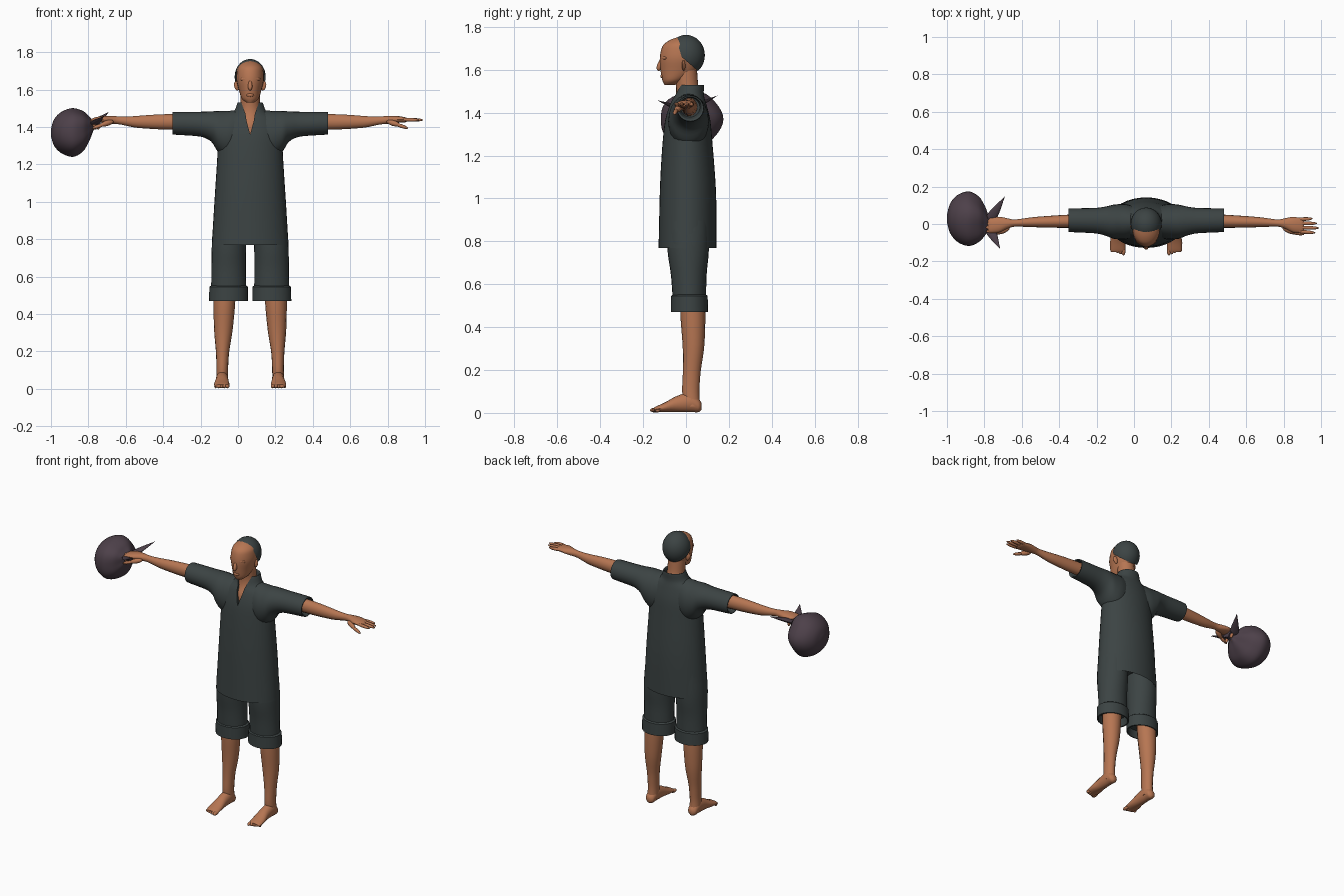
import bpy
import bmesh
from math import cos, sin, pi, radians
from mathutils import Vector, Matrix

if "Cube" in bpy.data.objects:
    bpy.data.objects.remove(bpy.data.objects["Cube"])

BODY_X = 0.065
SIDES = (("left", 1), ("right", -1))


def material(name, rgb):
    mat = bpy.data.materials.new(name)
    mat.use_nodes = True
    colour = (*rgb, 1)
    mat.diffuse_color = colour
    mat.node_tree.nodes["Principled BSDF"].inputs["Base Color"].default_value = colour
    return mat


SKIN = material("warm brown skin", (0.47, 0.18, 0.085))
CLOTH = material("dark grey green cloth", (0.045, 0.057, 0.057))
SACK = material("dull purple sack", (0.075, 0.052, 0.068))


def finish(bm, name, mat, side=1):
    """Turn a bmesh into a smooth object, mirrored when side is negative."""
    if side < 0:
        bmesh.ops.scale(bm, vec=(-1, 1, 1), verts=bm.verts)
    bmesh.ops.recalc_face_normals(bm, faces=bm.faces)
    mesh = bpy.data.meshes.new(name)
    bm.to_mesh(mesh)
    bm.free()
    obj = bpy.data.objects.new(name, mesh)
    bpy.context.collection.objects.link(obj)
    mesh.materials.append(mat)
    obj.location.x = BODY_X
    smooth(obj)
    return obj


def smooth(obj):
    bpy.ops.object.select_all(action="DESELECT")
    obj.select_set(True)
    bpy.context.view_layer.objects.active = obj
    bpy.ops.object.shade_smooth_by_angle(angle=radians(45))


def slope(before, here, after):
    """Tangent that never overshoots the given rows."""
    a, b = here - before, after - here
    return 2 * a * b / (a + b) if a * b > 0 else 0


def refine(rows, steps):
    last = len(rows) - 1
    result = []
    for i in range(last):
        p, q = rows[i], rows[i + 1]
        prev, post = rows[max(i - 1, 0)], rows[min(i + 2, last)]
        for k in range(steps):
            t = k / steps
            row = []
            for o, a, b, c in zip(prev, p, q, post):
                m = slope(o, a, b) if i else b - a
                n = slope(a, b, c) if i + 1 < last else b - a
                s = t * t * (3 - 2 * t)
                row.append(a + (b - a) * s + m * t * (1 - t) ** 2 - n * t * t * (1 - t))
            result.append(row)
    return result + [rows[-1]]


def loft(bm, axis, rows, steps=4, sides=24, ripple=0):
    """Skin ellipses (position, two centres, two radii) strung along an axis."""
    rows = refine(rows, steps)
    rings = []
    for i, (t, u, v, ru, rv) in enumerate(rows):
        ring = []
        for k in range(sides):
            a = 2 * pi * k / sides
            fold = 1 + ripple * cos(5 * a) * (i / len(rows)) ** 2
            p, q = u + ru * fold * cos(a), v + rv * fold * sin(a)
            ring.append(bm.verts.new({"x": (t, p, q), "y": (p, t, q), "z": (p, q, t)}[axis]))
        rings.append(ring)
    for low, high in zip(rings, rings[1:]):
        for k in range(sides):
            n = (k + 1) % sides
            bm.faces.new((low[k], low[n], high[n], high[k]))
    bm.faces.new(rings[0])
    bm.faces.new(rings[-1])


def pod(bm, start, end, wide, thick, taper=0.0):
    """Stretched ellipsoid between two points, optionally pointed at the end."""
    start, end = Vector(start), Vector(end)
    along = end - start
    verts = bmesh.ops.create_uvsphere(bm, u_segments=12, v_segments=8, radius=1)["verts"]
    for v in verts:
        grow = 1 - taper * v.co.z
        v.co = Vector((v.co.x * wide * grow, v.co.y * thick * grow, v.co.z * along.length / 2))
    turn = along.to_track_quat("Z", "Y").to_matrix().to_4x4()
    bmesh.ops.transform(bm, matrix=Matrix.Translation((start + end) / 2) @ turn, verts=verts)


# Head with nose, brow, lips and ears, on a neck that runs down into the chest
bm = bmesh.new()
loft(bm, "z", [(1.53, 0, -.075, .02, .025), (1.55, 0, -.06, .044, .05), (1.6, 0, -.032, .061, .087),
               (1.66, 0, -.024, .074, .098), (1.71, 0, -.02, .069, .09),
               (1.74, 0, -.015, .045, .058), (1.757, 0, -.012, .01, .012)])
loft(bm, "z", [(1.3, 0, .01, .1, .085), (1.4, 0, .01, .085, .085), (1.47, 0, .012, .062, .062),
               (1.53, 0, .005, .052, .052), (1.62, 0, -.005, .052, .055)])
pod(bm, (0, -.11, 1.66), (0, -.13, 1.595), .011, .012, -.4)
pod(bm, (-.02, -.112, 1.57), (.02, -.112, 1.57), .008, .009)
for s in (1, -1):
    pod(bm, (s * .008, -.118, 1.655), (s * .055, -.092, 1.655), .007, .009)
    pod(bm, (s * .066, -.01, 1.595), (s * .076, -.012, 1.645), .008, .015)
finish(bm, "head_and_neck", SKIN)

# Close cap of hair, trimmed behind the temples and above the nape
bm = bmesh.new()
bmesh.ops.create_uvsphere(bm, u_segments=28, v_segments=18, radius=1)
bmesh.ops.scale(bm, vec=(.083, .088, .095), verts=bm.verts)
bmesh.ops.translate(bm, vec=(0, 0, 1.668), verts=bm.verts)
for normal in ((0, -.096, -.029), (0, -.065, -.075)):
    bmesh.ops.bisect_plane(bm, geom=bm.verts[:] + bm.edges[:] + bm.faces[:],
                           plane_co=(0, -.02, 1.66), plane_no=normal, clear_outer=True)
finish(bm, "hair_cap", CLOTH)

# Tunic body with a hollow hem and standing collar
bm = bmesh.new()
loft(bm, "z", [(.84, 0, .007, .185, .12), (.775, 0, .007, .2, .13), (.77, 0, .007, .205, .135),
               (1, 0, .009, .191, .132), (1.25, 0, .007, .175, .117), (1.36, 0, .008, .17, .106),
               (1.44, 0, .01, .14, .085), (1.485, 0, .015, .085, .068), (1.53, 0, .023, .066, .06),
               (1.525, 0, .023, .06, .054), (1.48, 0, .02, .056, .05)], sides=36)
tunic = finish(bm, "tunic_body", CLOTH)

# Neck opening cut through the front of the tunic
bm = bmesh.new()
outline = [(0, 1.36), (.02, 1.435), (.025, 1.47), (.058, 1.56)]
outline += [(-x, z) for x, z in reversed(outline[1:])]
face = bm.faces.new([bm.verts.new((x, -.3, z)) for x, z in outline])
moved = bmesh.ops.extrude_face_region(bm, geom=[face])["geom"]
bmesh.ops.translate(bm, vec=(0, .3, 0), verts=[g for g in moved if isinstance(g, bmesh.types.BMVert)])
cutter = finish(bm, "neck_cutter", CLOTH)
cutter.hide_render = True
cut = tunic.modifiers.new("neck opening", "BOOLEAN")
cut.operation, cut.solver, cut.object = "DIFFERENCE", "EXACT", cutter
bpy.context.view_layer.objects.active = tunic
bpy.ops.object.modifier_apply(modifier=cut.name)
bpy.data.objects.remove(cutter)
smooth(tunic)

for label, s in SIDES:
    # Sleeve spreading into the shoulder, with a hollow end
    bm = bmesh.new()
    loft(bm, "x", [(.05, .012, 1.36, .08, .13), (.12, .012, 1.36, .095, .125), (.17, .012, 1.375, .092, .11),
                   (.21, .015, 1.403, .08, .08), (.27, .018, 1.415, .068, .066),
                   (.415, .02, 1.42, .062, .06), (.413, .02, 1.42, .055, .053),
                   (.37, .02, 1.425, .045, .045)])
    finish(bm, label + "_sleeve", CLOTH, s)

    # Arm and hand; the right hand closes round the sack
    bm = bmesh.new()
    loft(bm, "x", [(.33, .017, 1.427, .038, .044), (.48, .013, 1.427, .033, .04), (.6, .01, 1.427, .027, .032),
                   (.7, .005, 1.435, .019, .021), (.74, .003, 1.438, .027, .021),
                   (.79, -.004, 1.44, .042, .018), (.83, -.008, 1.438, .04, .013),
                   (.845, -.008, 1.438, .03, .006)], sides=16)
    for i, reach in enumerate((.89, .915, .925, .905)):
        y = .024 - i * .021
        if s > 0:
            pod(bm, (.8, y, 1.44), (reach, y * 1.2, 1.437), .01, .01)
        else:
            pod(bm, (.8, y, 1.44), (reach - .05, y, 1.425), .011, .012)
            pod(bm, (reach - .065, y, 1.435), (reach - .08, y, 1.385), .01, .01)
    pod(bm, (.73, -.02, 1.43), (.8, -.05, 1.41), .015, .015)
    pod(bm, (.77, -.043, 1.418), (.845, -.055, 1.392), .01, .01)
    finish(bm, label + "_arm", SKIN, s)

    # Trouser leg and rolled cuff
    bm = bmesh.new()
    loft(bm, "z", [(.95, .1, .008, .09, .1), (.77, .113, .01, .092, .097), (.64, .115, .013, .092, .083),
                   (.52, .115, .016, .094, .077)])
    finish(bm, label + "_trouser_leg", CLOTH, s)
    bm = bmesh.new()
    loft(bm, "z", [(.53, .116, .017, .085, .075), (.47, .116, .017, .094, .08), (.47, .116, .017, .104, .086),
                   (.545, .115, .016, .103, .085), (.553, .115, .016, .092, .076)], steps=1)
    finish(bm, label + "_trouser_cuff", CLOTH, s)

    # Bare calf, foot and toes
    bm = bmesh.new()
    loft(bm, "z", [(.56, .135, .03, .06, .058), (.46, .138, .032, .058, .058), (.32, .143, .035, .05, .051),
                   (.18, .148, .026, .034, .041), (.1, .149, .022, .031, .04), (.03, .15, .03, .032, .036)],
         sides=16)
    loft(bm, "y", [(.073, .15, .03, .012, .016), (.06, .15, .034, .028, .03), (.02, .15, .05, .033, .046),
                   (-.04, .15, .042, .034, .038), (-.1, .152, .026, .041, .022),
                   (-.14, .152, .017, .04, .013), (-.15, .152, .015, .034, .009)], sides=16)
    for i in range(5):
        x = .122 + i * .0155
        pod(bm, (x, -.12, .015), (x, -.168 + i * .006, .012), .0115 - i * .0008, .011)
    finish(bm, label + "_leg", SKIN, s)

# Tied sack gathered into a pinched neck, with two loose cloth ends
bm = bmesh.new()
loft(bm, "x", [(-1, .03, 1.37, .02, .02), (-.985, .03, 1.37, .075, .068), (-.94, .028, 1.37, .128, .113),
               (-.885, .025, 1.37, .146, .13), (-.83, .02, 1.377, .122, .107), (-.795, .012, 1.39, .075, .063),
               (-.765, 0, 1.412, .022, .02), (-.735, 0, 1.425, .032, .026)], sides=40, ripple=.14)
for tip in ((-.69, .148, 1.48), (-.715, -.135, 1.458)):
    pod(bm, (-.785, 0, 1.41), tip, .022, .01, .85)
bmesh.ops.translate(bm, vec=(-BODY_X, 0, 0), verts=bm.verts)
finish(bm, "tied_sack", SACK)
